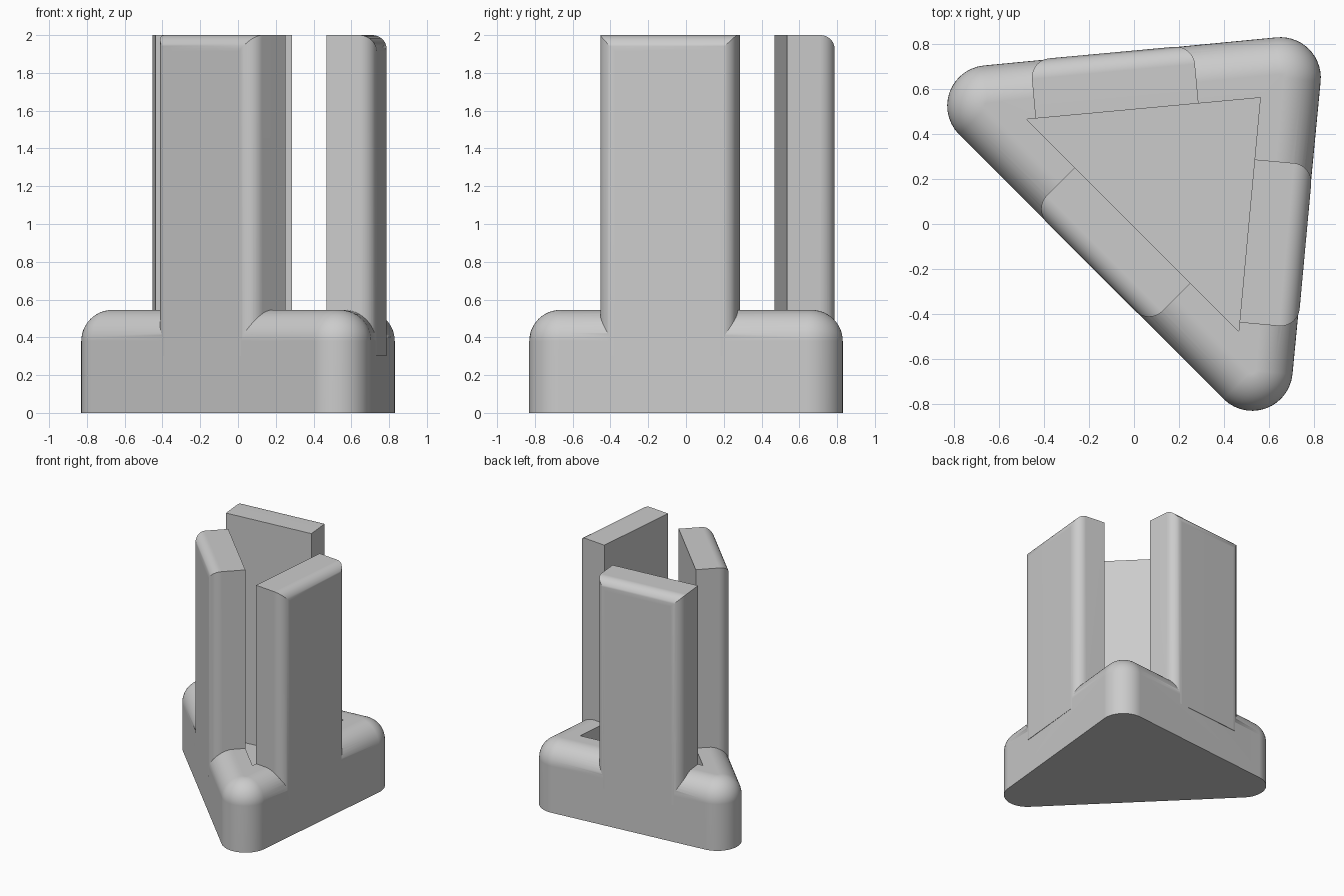
import bpy, bmesh, math
from mathutils import Vector

cube = bpy.data.objects.get("Cube")
if cube:
    bpy.data.objects.remove(cube, do_unlink=True)

BASE_TOP, FLOOR, TOP = 0.545, 0.165, 2.0
CORNER_R, BASE_FILLET = 0.18, 0.165
WALL, POST_W, POST_FILLET = 0.261, 0.727, 0.085
POST_GAP = 0.041

# Counter-clockwise corners: front, back left, back right
outer = [Vector(p) for p in ((0.525, -0.65), (0.65, 0.65), (-0.65, 0.525))]
inner = [Vector(p) for p in ((0.465, -0.478), (0.561, 0.561), (-0.478, 0.465))]

grey = bpy.data.materials.new("light_grey")
grey.use_nodes = True
colour = (0.6, 0.6, 0.6, 1)
grey.diffuse_color = colour
grey.node_tree.nodes["Principled BSDF"].inputs["Base Color"].default_value = colour


def finish(name, bm):
    bmesh.ops.recalc_face_normals(bm, faces=bm.faces)
    mesh = bpy.data.meshes.new(name)
    bm.to_mesh(mesh)
    bm.free()
    mesh.materials.append(grey)
    obj = bpy.data.objects.new(name, mesh)
    bpy.context.collection.objects.link(obj)
    return obj


def loft(bm, rings):
    """Skin a stack of closed rings and cap both ends."""
    loops = [[bm.verts.new(p) for p in ring] for ring in rings]
    for a, b in zip(loops, loops[1:]):
        for i in range(len(a)):
            j = (i + 1) % len(a)
            bm.faces.new((a[i], a[j], b[j], b[i]))
    bm.faces.new(loops[0][::-1])
    bm.faces.new(loops[-1])


def prism(bm, points, z0, z1):
    loft(bm, [[(p.x, p.y, z) for p in points] for z in (z0, z1)])


def rounded_ring(radius, z, steps=14):
    """Rounded triangle outline around the three corner centres."""
    ring = []
    for i, c in enumerate(outer):
        e0, e1 = c - outer[i - 1], outer[(i + 1) % 3] - c
        start = math.atan2(-e0.x, e0.y)
        sweep = (math.atan2(-e1.x, e1.y) - start) % math.tau
        for k in range(steps + 1):
            a = start + sweep * k / steps
            ring.append((c.x + radius * math.cos(a), c.y + radius * math.sin(a), z))
    return ring


def make_post(name, start, end, offset):
    """Upright plate standing on one wall, rounded on its outside edges."""
    along = (end - start).normalized()
    out = Vector((along.y, -along.x))
    p = start + along * offset
    q = p + along * POST_W
    near, far = -out * 0.02, out * (WALL - 0.0005)
    bm = bmesh.new()
    prism(bm, [p + near, p + far, q + far, q + near], 0.3, TOP)

    def outside(v):
        return (v.co.xy - p).dot(out) > WALL / 2

    edges = [e for e in bm.edges if all(outside(v) for v in e.verts)
             and max(v.co.z for v in e.verts) > 1]
    bmesh.ops.bevel(bm, geom=edges, offset=POST_FILLET, segments=10,
                    profile=0.5, affect='EDGES', clamp_overlap=False)
    return finish(name, bm)


def combine(body, tool, operation):
    mod = body.modifiers.new(operation.lower(), 'BOOLEAN')
    mod.object, mod.operation, mod.solver = tool, operation, 'EXACT'
    tool.hide_render = True
    bpy.context.view_layer.objects.active = body
    bpy.ops.object.modifier_apply(modifier=mod.name)
    bpy.data.objects.remove(tool, do_unlink=True)


# Base block with a rounded top rim
bm = bmesh.new()
rings = [rounded_ring(CORNER_R, 0)]
for k in range(13):
    a = math.pi / 2 * k / 12
    rings.append(rounded_ring(CORNER_R - BASE_FILLET * (1 - math.cos(a)),
                              BASE_TOP - BASE_FILLET * (1 - math.sin(a))))
loft(bm, rings)
body = finish("holder_body", bm)

# Three posts, one on each wall
front, left, right = inner
posts = [make_post("left_post", front, left, POST_GAP),
         make_post("back_post", left, right, (right - left).length - POST_W - POST_GAP),
         make_post("front_post", right, front, ((front - right).length - POST_W) / 2)]
for post in posts:
    combine(body, post, 'UNION')

# Triangular pocket
bm = bmesh.new()
prism(bm, inner, FLOOR, TOP + 0.5)
combine(body, finish("pocket_cutter", bm), 'DIFFERENCE')

# Smooth fillets with crisp edges
bpy.ops.object.select_all(action='DESELECT')
body.select_set(True)
bpy.context.view_layer.objects.active = body
bpy.ops.object.shade_smooth_by_angle(angle=math.radians(25))
normals = body.modifiers.new("clean_normals", 'WEIGHTED_NORMAL')
normals.keep_sharp = True
